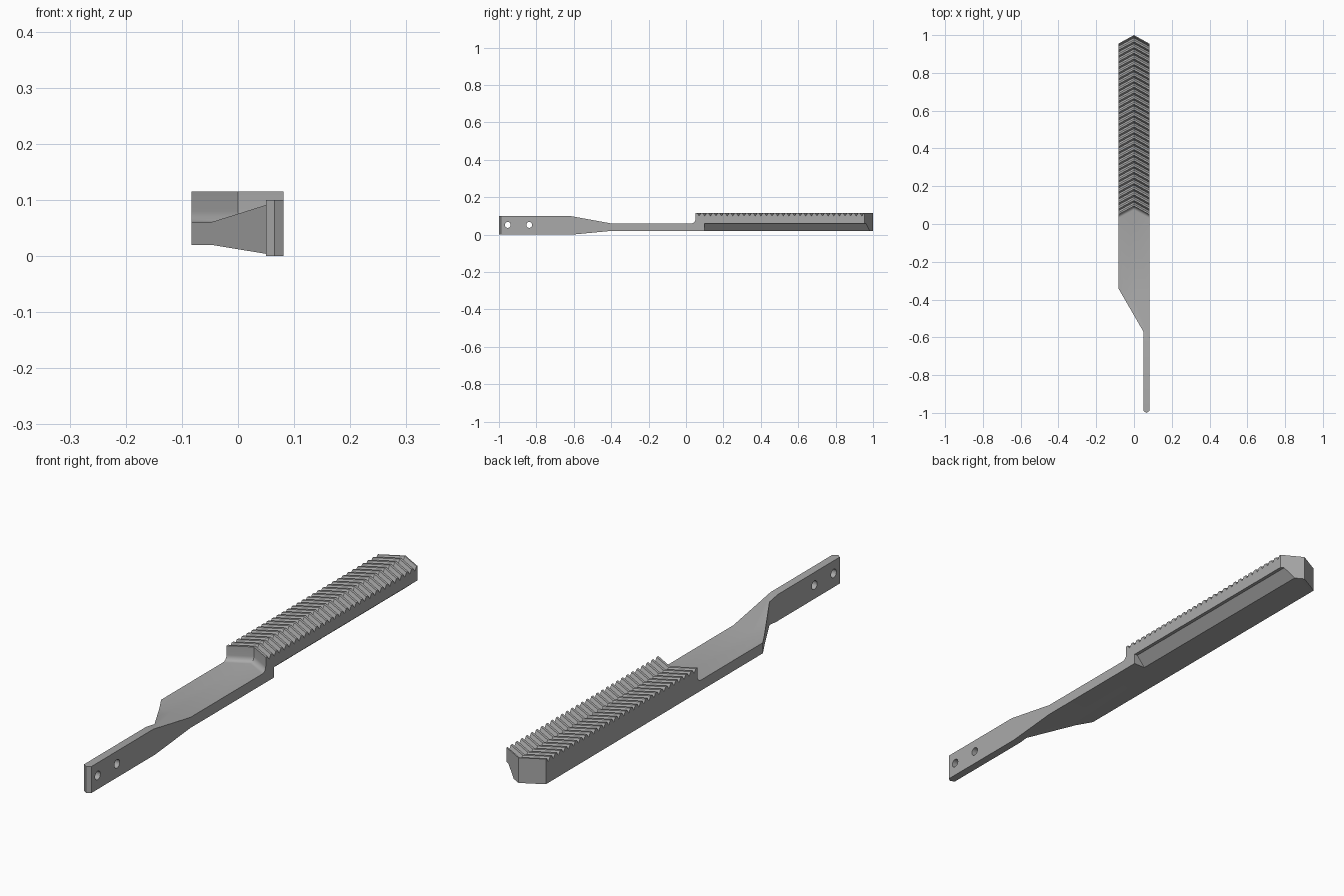
import bpy, bmesh, math

cube = bpy.data.objects.get("Cube")
if cube:
    bpy.data.objects.remove(cube, do_unlink=True)

steel = bpy.data.materials.new("grey_steel")
steel.use_nodes = True
grey = (0.4, 0.4, 0.4, 1)
steel.diffuse_color = grey
steel.node_tree.nodes["Principled BSDF"].inputs["Base Color"].default_value = grey


def loft(name, rings):
    """Solid through matching point rings, with capped ends."""
    bm = bmesh.new()
    loops = [[bm.verts.new(p) for p in ring] for ring in rings]
    n = len(loops[0])
    for a, b in zip(loops, loops[1:]):
        for i in range(n):
            j = (i + 1) % n
            bm.faces.new((a[i], a[j], b[j], b[i]))
    bm.faces.new(loops[0])
    bm.faces.new(loops[-1])
    bmesh.ops.recalc_face_normals(bm, faces=bm.faces)
    mesh = bpy.data.meshes.new(name)
    bm.to_mesh(mesh)
    bm.free()
    mesh.materials.append(steel)
    obj = bpy.data.objects.new(name, mesh)
    bpy.context.collection.objects.link(obj)
    return obj


def cut(target, cutter):
    cutter.hide_render = True
    bpy.context.view_layer.objects.active = target
    mod = target.modifiers.new("cut", 'BOOLEAN')
    mod.operation = 'DIFFERENCE'
    mod.solver = 'EXACT'
    mod.object = cutter
    bpy.ops.object.modifier_apply(modifier=mod.name)
    bpy.data.objects.remove(cutter, do_unlink=True)


# Side profile: grip, thin plate, filleted riser, row of teeth
LOW, PLATE, TOP, ROOT = 0.02, 0.06, 0.115, 0.1
START, END, PITCH, TEETH = 0.05, 0.955, 0.03, 30
profile = [(-1.05, 0), (-0.61, 0), (-0.4, LOW), (END, LOW), (END, TOP)]
for i in reversed(range(TEETH)):
    y = START + i * PITCH
    profile += [(y + PITCH, TOP), (y + PITCH * 0.67, ROOT), (y + PITCH * 0.33, TOP)]
profile.append((START, TOP))
R = 0.02
for i in range(7):
    a = math.pi / 2 * i / 6
    profile.append((START - R + R * math.cos(a), PLATE + R - R * math.sin(a)))
profile += [(-0.4, PLATE), (-0.62, 0.1), (-1.05, 0.1)]

# Body, with the toothed block swept back along its centre line as a chevron
LEFT, RIGHT, SWEEP = 0.081, -0.083, 0.045
rings = [[(x, y + (shift if y > 0 else 0), z) for y, z in profile]
         for x, shift in ((RIGHT, 0), (0, SWEEP), (LEFT, 0))]
body = loft("rasp_body", rings)

# Plan outline: slanted shoulder, narrow grip and pointed grip end
plan = [(-0.2, -1.1), (0.2, -1.1), (0.2, -0.916), (0.065, -1.0),
        (0.05, -0.99), (0.05, -0.57), (-0.2, -0.138)]
cut(body, loft("outline_cutter", [[(x, y, z) for x, y in plan] for z in (-0.1, 0.2)]))

# Undercut along the lower left edge of the block
undercut = [(0.15, PLATE), (0.068, PLATE), (0.033, LOW), (0.015, 0), (0.15, 0)]
cut(body, loft("undercut_cutter", [[(x, y, z) for x, z in undercut] for y in (0.1, 1.1)]))

# Mounting holes through the grip
for y in (-0.953, -0.838):
    circle = [(y + 0.016 * math.cos(t * math.tau / 24), 0.052 + 0.016 * math.sin(t * math.tau / 24))
              for t in range(24)]
    cut(body, loft("hole_cutter", [[(x, a, b) for a, b in circle] for x in (0, 0.15)]))

bpy.ops.object.select_all(action='DESELECT')
body.select_set(True)
bpy.context.view_layer.objects.active = body
bpy.ops.object.shade_smooth_by_angle(angle=math.radians(25))
